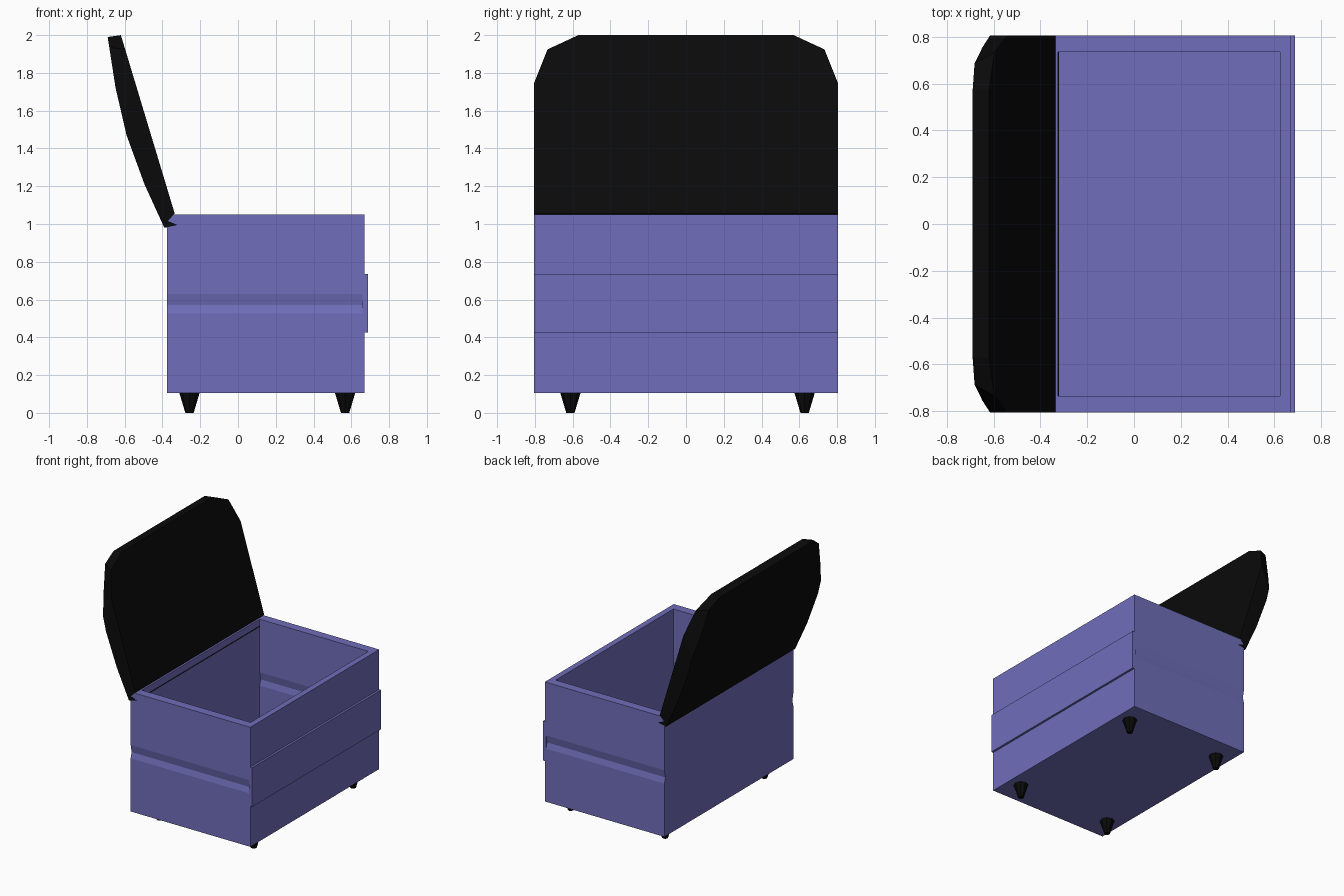
import bpy, bmesh
from mathutils import Vector

if "Cube" in bpy.data.objects:
    bpy.data.objects.remove(bpy.data.objects["Cube"])


def material(name, rgb):
    m = bpy.data.materials.new(name)
    m.diffuse_color = (*rgb, 1)
    m.use_nodes = True
    m.node_tree.nodes["Principled BSDF"].inputs["Base Color"].default_value = m.diffuse_color
    return m


BLUE = material("blue", (0.16, 0.155, 0.49))
BLACK = material("black", (0.003, 0.003, 0.003))


def add_object(name, bm, mat):
    bmesh.ops.recalc_face_normals(bm, faces=bm.faces)
    mesh = bpy.data.meshes.new(name)
    bm.to_mesh(mesh)
    bm.free()
    mesh.materials.append(mat)
    ob = bpy.data.objects.new(name, mesh)
    bpy.context.collection.objects.link(ob)
    return ob


def prism(points, direction):
    """Extrude a closed polygon of 3D points along a direction."""
    bm = bmesh.new()
    face = bm.faces.new([bm.verts.new(p) for p in points])
    ext = bmesh.ops.extrude_face_region(bm, geom=[face])["geom"]
    verts = [v for v in ext if isinstance(v, bmesh.types.BMVert)]
    bmesh.ops.translate(bm, vec=direction, verts=verts)
    return bm


def box_section(x, half_y, z0, z1, groove):
    """Cross-section in YZ with a shallow V groove on both sides."""
    side = [(half_y, z0), (half_y, 0.525), (half_y + groove, 0.57),
            (half_y, 0.63), (half_y, z1)]
    return [(x, y, z) for y, z in side] + [(x, -y, z) for y, z in reversed(side)]


# Open box: grooved outer block minus grooved inner cavity
box = add_object("box", prism(box_section(-0.375, 0.805, 0.105, 1.05, -0.012),
                              (1.046, 0, 0)), BLUE)
cavity = add_object("cavity_cutter", prism(box_section(-0.325, 0.735, 0.16, 1.3, 0.012),
                                           (0.95, 0, 0)), BLUE)
cavity.hide_render = True
cavity.hide_viewport = True
cut = box.modifiers.new("hollow", 'BOOLEAN')
cut.operation = 'DIFFERENCE'
cut.solver = 'EXACT'
cut.object = cavity

# Raised band across the front panel
add_object("front_band", prism([(0.66, -0.805, 0.425), (0.688, -0.805, 0.425),
                                (0.688, -0.805, 0.735), (0.66, -0.805, 0.735)],
                               (0, 1.61, 0)), BLUE)

# Open lid: curved back profile with hinge lip, extruded across the width
W = 0.806
profile = [(-0.62, 2.0), (-0.69, 1.99), (-0.648, 1.72), (-0.59, 1.47), (-0.495, 1.21),
           (-0.39, 0.98), (-0.32, 0.995), (-0.372, 1.016), (-0.335, 1.055)]
lid = prism([(x, -W, z) for x, z in profile], (0, 2 * W, 0))

# Chamfer the lid's upper corners with slanted planes
chamfers = [((-0.545, W, 1.735), (-0.603, 0.73, 1.925), (-0.615, W, 1.58)),
            ((-0.603, 0.73, 1.925), (-0.62, 0.57, 2.0), (-0.69, 0.57, 1.99))]
for s in (1, -1):
    for tri in chamfers:
        a, b, c = (Vector((x, s * y, z)) for x, y, z in tri)
        n = (b - a).cross(c - a).normalized()
        if n.dot(a - Vector((-0.5, 0, 1.4))) < 0:
            n = -n
        res = bmesh.ops.bisect_plane(lid, geom=lid.verts[:] + lid.edges[:] + lid.faces[:],
                                     dist=1e-5, plane_co=a, plane_no=n, clear_outer=True)
        edges = [e for e in lid.edges if e.is_boundary]
        bmesh.ops.holes_fill(lid, edges=edges, sides=0)
add_object("lid", lid, BLACK)

# Four tapered feet
for xn, x in (("back", -0.257), ("front", 0.567)):
    for yn, y in (("near", -0.612), ("far", 0.628)):
        bm = bmesh.new()
        bmesh.ops.create_cone(bm, cap_ends=True, segments=8, radius1=0.022,
                              radius2=0.055, depth=0.11)
        bmesh.ops.translate(bm, vec=(x, y, 0.055), verts=bm.verts)
        add_object(f"{xn}_{yn}_foot", bm, BLACK)
